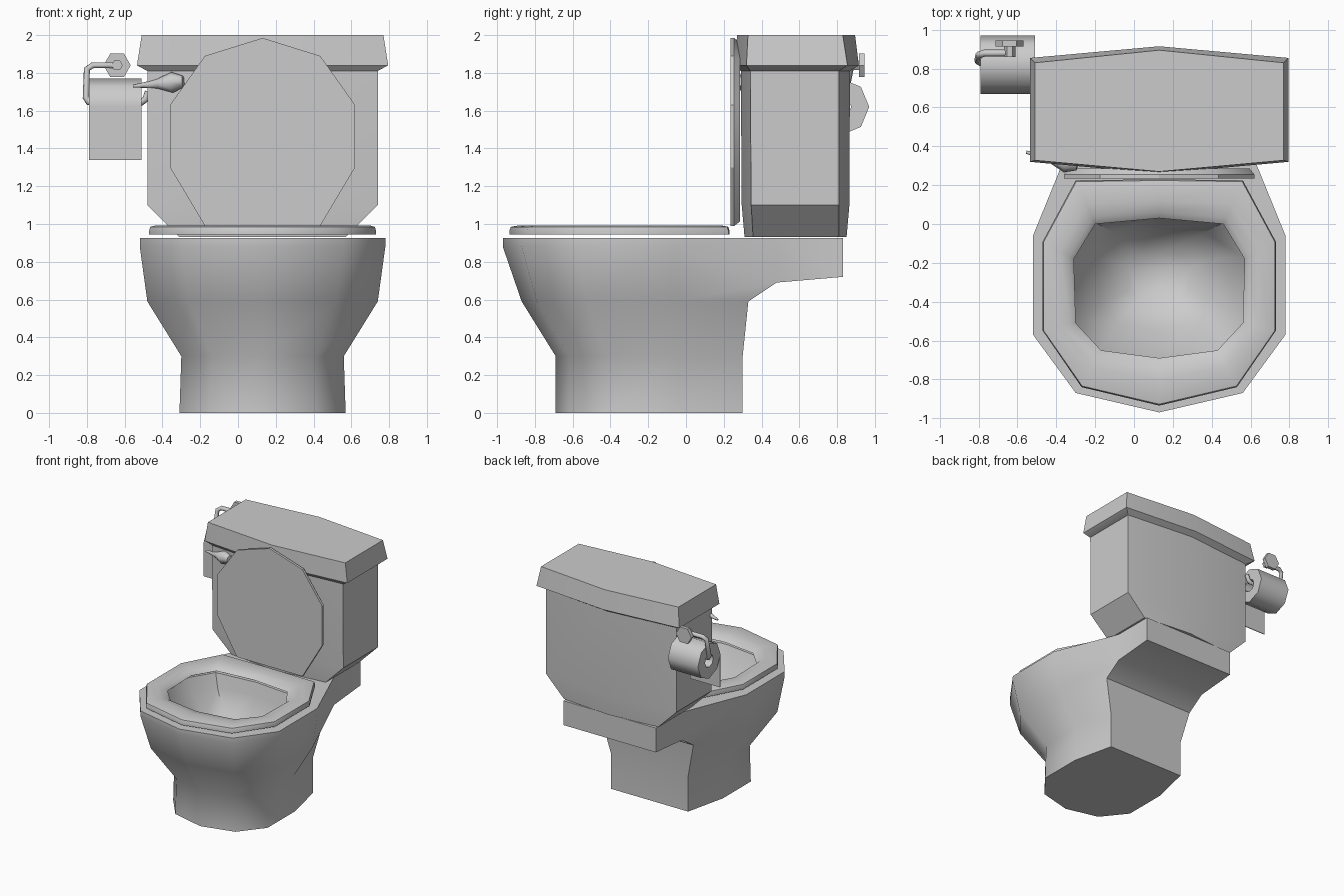
import bpy, bmesh
from math import sin, cos, pi, radians
from mathutils import Vector

if "Cube" in bpy.data.objects:
    bpy.data.objects.remove(bpy.data.objects["Cube"])

CX = 0.13  # symmetry plane of the toilet


def finish(name, bm, angle):
    bmesh.ops.recalc_face_normals(bm, faces=bm.faces[:])
    me = bpy.data.meshes.new(name)
    bm.to_mesh(me)
    bm.free()
    ob = bpy.data.objects.new(name, me)
    bpy.context.collection.objects.link(ob)
    bpy.ops.object.select_all(action='DESELECT')
    ob.select_set(True)
    bpy.context.view_layer.objects.active = ob
    bpy.ops.object.shade_smooth_by_angle(angle=radians(angle))
    return ob


def loft(rings, caps=True, wrap=False):
    """Bridge equal-length closed rings of 3D points."""
    bm = bmesh.new()
    vs = [[bm.verts.new(p) for p in r] for r in rings]
    n = len(vs[0])
    pairs = list(zip(vs, vs[1:])) + ([(vs[-1], vs[0])] if wrap else [])
    for a, b in pairs:
        for i in range(n):
            j = (i + 1) % n
            bm.faces.new((a[i], a[j], b[j], b[i]))
    if caps and not wrap:
        bm.faces.new(vs[0])
        bm.faces.new(vs[-1])
    return bm, vs


def mirror(half):
    """Half outline (first and last point on the centre line) to full ring."""
    return ([Vector((CX + x, y, z)) for x, y, z in half]
            + [Vector((CX - x, y, z)) for x, y, z in half[-2:0:-1]])


def flat(half, z):
    return mirror([(x, y, z) for x, y in half])


def outline(front, w, wc, yc, y1, y2, back, yb, z, zb=None):
    """Ten-sided bowl outline; the back corners may sit at another height."""
    zb = z if zb is None else zb
    return mirror([(0, front, z), (wc, yc, z), (w, y1, z), (w, y2, z),
                   (back, yb, zb), (0, yb, zb)])


def circle(c, r, n, axis, start=0):
    """Ring of n points around an axis direction."""
    axis = Vector(axis).normalized()
    u = axis.orthogonal().normalized() if abs(axis.z) > .9 else axis.cross((0, 0, 1)).normalized()
    v = axis.cross(u)
    return [Vector(c) + r * (cos(start + 2 * pi * i / n) * u + sin(start + 2 * pi * i / n) * v)
            for i in range(n)]


# Bowl: outside, rim and hollow inside in one skin
opening = [(0, -.69), (.30, -.65), (.43, -.51), (.44, -.18), (.33, 0), (0, .03)]


def inside(s, z, y0=-.28):
    return flat([(x * s, y0 + (y + .33) * s) for x, y in opening], z)


bm, vs = loft([
    outline(-.69, .44, .28, -.62, -.42, -.05, .36, .30, 0),
    outline(-.69, .43, .27, -.62, -.42, -.05, .36, .30, .30),
    outline(-.87, .61, .39, -.79, -.53, -.06, .43, .33, .59),
    outline(-.97, .65, .43, -.87, -.57, -.06, .43, .48, .88, .69),
    outline(-.97, .65, .43, -.87, -.57, -.06, .43, .48, .925),
    inside(1.08, .925, -.33), inside(.98, .82, -.32), inside(.72, .62), inside(.35, .47)])
# Shelf under the tank, pulled out of the back of the bowl
back = [f for f in bm.faces if all(v in vs[3][4:7] + vs[4][4:7] for v in f.verts)]
new = bmesh.ops.extrude_face_region(bm, geom=back)["geom"]
for v in new:
    if isinstance(v, bmesh.types.BMVert):
        v.co.y = .83
        if v.co.z < .8:
            v.co.z = .72
old = [f for f in back if f.is_valid]
if old:
    bmesh.ops.delete(bm, geom=old, context='FACES_ONLY')
finish("bowl", bm, 50)

# Seat: rounded section swept between outer outline and opening
outer = [(0, -.935), (.40, -.84), (.60, -.55), (.60, -.09), (.43, .225), (0, .23)]


def seat_ring(t, z):
    return flat([(a * t + c * (1 - t), b * t + d * (1 - t))
                 for (a, b), (c, d) in zip(outer, opening)], z)


bm, _ = loft([seat_ring(*p) for p in (
    (1, .945), (1, .965), (.97, .985), (.8, .992), (.45, .992), (.15, .98), (0, .955), (.08, .945))],
    wrap=True)
finish("seat", bm, 45)

# Raised seat cover
cover = [(0, 1.985), (.305, 1.89), (.49, 1.63), (.49, 1.30), (.305, .99), (0, .99)]


def cover_ring(s, y):
    return mirror([(x * s, y, 1.45 + (z - 1.45) * s) for x, z in cover])


bm, _ = loft([cover_ring(1, .235), cover_ring(1, .255), cover_ring(.95, .285)])
finish("seat_cover", bm, 30)


# Tank and tank lid: six-sided plan with a shallow point front and back
def tank_ring(w, f, fc, bc, b, z):
    return flat([(0, f), (w, fc), (w, bc), (0, b)], z)


bm, _ = loft([tank_ring(.44, .31, .355, .81, .85, .93),
              tank_ring(.61, .295, .345, .81, .865, 1.10),
              tank_ring(.61, .29, .34, .81, .868, 1.83)])
finish("tank", bm, 30)
bm, _ = loft([tank_ring(.61, .29, .34, .81, .868, 1.81),
              tank_ring(.665, .26, .32, .855, .915, 1.84),
              tank_ring(.64, .27, .328, .83, .895, 2.0)])
finish("tank_lid", bm, 30)

# Flush lever: tapered handle running along the tank front
a, b = Vector((-.29, .305, 1.755)), Vector((-.555, .37, 1.73))
bm, _ = loft([circle(a.lerp(b, t), r, 8, b - a) for t, r in
              ((0, .03), (.22, .055), (.5, .027), (.8, .014), (1, .008))])
finish("flush_lever", bm, 60)

# Paper roll with open core, and hanging sheet
bm, _ = loft([circle((x, .82, 1.62), r, 8, (1, 0, 0)) for x, r in
              ((-.79, .15), (-.51, .15), (-.51, .055), (-.79, .055))], wrap=True)
finish("paper_roll", bm, 50)
bm = bmesh.new()
bmesh.ops.create_cube(bm, size=1)
for v in bm.verts:
    v.co = (-.65 + v.co.x * .28, .673 + v.co.y * .006, 1.48 + v.co.z * .28)
finish("paper_sheet", bm, 30)

# Holder: hexagonal wall plate with stem, and bent bar through the roll
for name, r, y1, y2 in (("holder_plate", .072, .915, .945), ("holder_stem", .03, .86, .92)):
    bm, _ = loft([circle((-.64, y, 1.84), r, 6, (0, 1, 0)) for y in (y1, y2)])
    finish(name, bm, 30)
cu = bpy.data.curves.new("holder_bar", 'CURVE')
cu.dimensions = '3D'
cu.bevel_depth = .018
cu.bevel_resolution = 1
cu.use_fill_caps = True
path = [(-.64, .88, 1.84), (-.77, .88, 1.84), (-.80, .87, 1.82), (-.805, .84, 1.67),
        (-.79, .83, 1.645), (-.51, .83, 1.645), (-.49, .83, 1.66), (-.475, .83, 1.70)]
sp = cu.splines.new('POLY')
sp.points.add(len(path) - 1)
for p, c in zip(sp.points, path):
    p.co = (*c, 1)
bpy.context.collection.objects.link(bpy.data.objects.new("holder_bar", cu))
